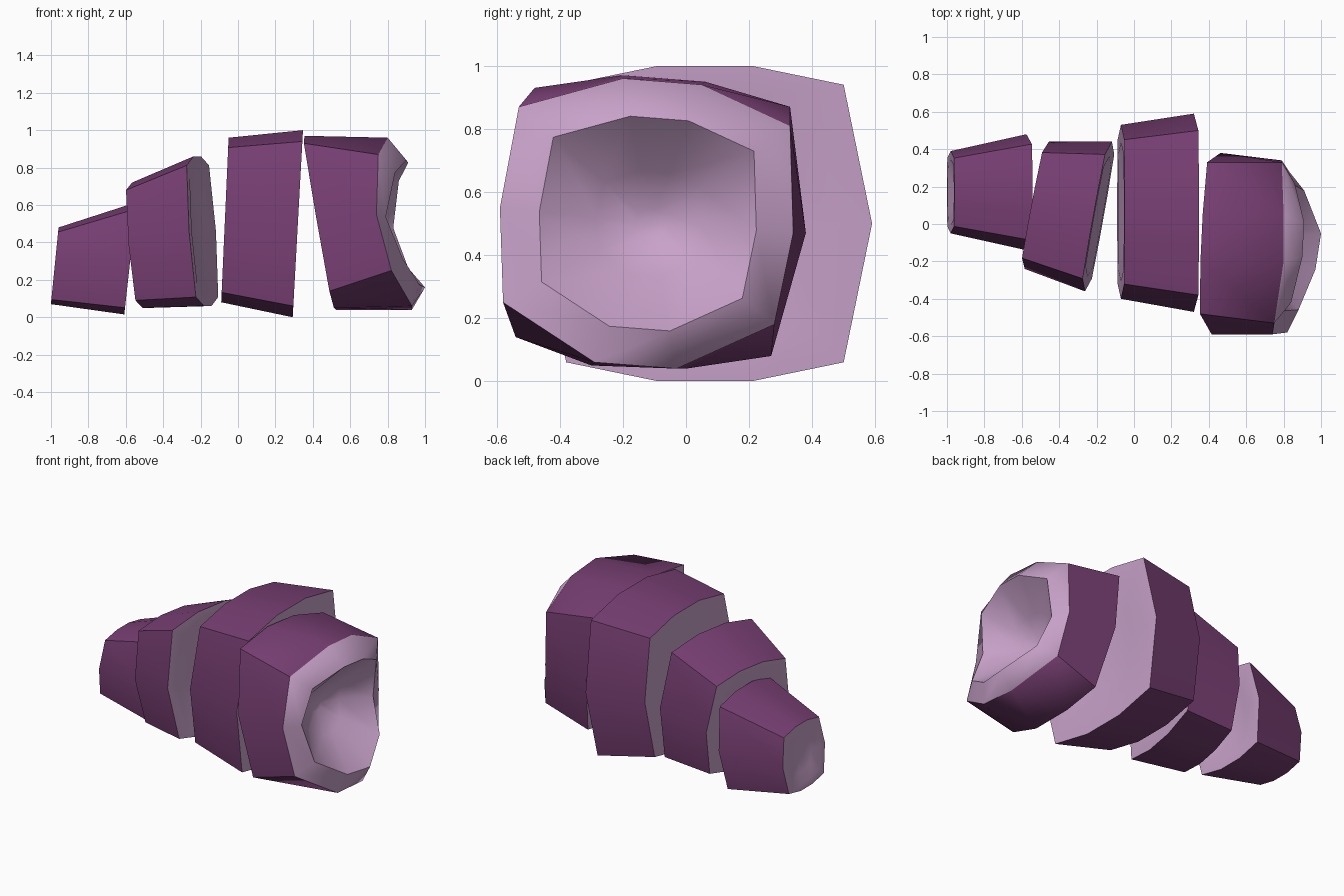
import bpy, bmesh, math
from mathutils import Vector

if "Cube" in bpy.data.objects:
    bpy.data.objects.remove(bpy.data.objects["Cube"])


def material(name, color):
    m = bpy.data.materials.new(name)
    m.diffuse_color = (*color, 1)
    m.use_nodes = True
    m.node_tree.nodes["Principled BSDF"].inputs["Base Color"].default_value = m.diffuse_color
    return m


SKIN = material("purple_skin", (0.19, 0.05, 0.175))
FLESH = material("pale_lilac_flesh", (0.58, 0.36, 0.59))

# Unit ten-sided, slightly boxy cross-section (y, z)
QUARTER = [(1, 0), (0.83, 0.88), (0.28, 1)]
UNIT = (QUARTER + [(-y, z) for y, z in QUARTER[:0:-1]]
        + [(-1, 0)] + [(-y, -z) for y, z in QUARTER[1:]]
        + [(y, -z) for y, z in QUARTER[:0:-1]])


def cut_ring(x, y, z, ry, rz, slope_y=0, slope_z=0):
    """Outline of a slanted cut across the body."""
    return [Vector((x + slope_y * u * ry + slope_z * v * rz, y + u * ry, z + v * rz))
            for u, v in UNIT]


def centre(ring):
    return sum(ring, Vector()) / len(ring)


def inset(ring, scale, dx):
    c = centre(ring)
    return [c + (p - c) * scale + Vector((dx, 0, 0)) for p in ring]


def segment(name, rings, skin_band):
    """Loft rings from left to right; only the band index skin_band is skin."""
    bm = bmesh.new()
    loops = [[bm.verts.new(p) for p in r] for r in rings]
    for k in range(len(loops) - 1):
        a, b = loops[k], loops[k + 1]
        for i in range(len(a)):
            j = (i + 1) % len(a)
            f = bm.faces.new((a[i], a[j], b[j], b[i]))
            f.material_index = 0 if k == skin_band else 1
    for loop, ring in ((loops[0], rings[0]), (loops[-1], rings[-1])):
        c = bm.verts.new(centre(ring))
        for i in range(len(loop)):
            f = bm.faces.new((loop[i], loop[(i + 1) % len(loop)], c))
            f.material_index = 1
    bmesh.ops.recalc_face_normals(bm, faces=bm.faces)
    me = bpy.data.meshes.new(name)
    bm.to_mesh(me)
    bm.free()
    me.materials.append(SKIN)
    me.materials.append(FLESH)
    ob = bpy.data.objects.new(name, me)
    bpy.context.collection.objects.link(ob)
    bpy.ops.object.select_all(action='DESELECT')
    ob.select_set(True)
    bpy.context.view_layer.objects.active = ob
    bpy.ops.object.shade_smooth_by_angle(angle=math.radians(55))


def slice_between(name, left, right, dish=0.025):
    segment(name, [inset(left, 0.5, dish), inset(left, 0.8, 0), left,
                   right, inset(right, 0.8, 0), inset(right, 0.5, -dish)], 2)


# Three plain slices, growing from the tip
slice_between("tip_slice",
              cut_ring(-0.98, 0.17, 0.275, 0.22, 0.205, 0, 0.1),
              cut_ring(-0.575, 0.17, 0.315, 0.31, 0.3, 0, 0.11))
slice_between("second_slice",
              cut_ring(-0.52, 0.10, 0.385, 0.34, 0.335, 0.19, -0.085),
              cut_ring(-0.19, 0.04, 0.46, 0.40, 0.40, 0.18, -0.07))
slice_between("third_slice",
              cut_ring(-0.07, 0.065, 0.52, 0.465, 0.44, 0, 0.045),
              cut_ring(0.32, 0.06, 0.5, 0.53, 0.5, 0, 0.055))

# End piece with a bitten, hollowed face
back_yz = [(.38, .47), (.33, .87), (.06, .95), (-.2, .97), (-.48, .93),
           (-.59, .55), (-.54, .14), (-.3, .05), (0, .04), (.27, .08)]
left = [Vector((0.44 + 0.035 * (y + 0.1) - 0.175 * (z - 0.505), y, z)) for y, z in back_yz]
edge = [Vector(p) for p in [
    (.79, .34, .47), (.79, .33, .81), (.80, .05, .94), (.80, -.2, .96), (.75, -.53, .87),
    (.74, -.59, .55), (.82, -.58, .25), (.93, -.29, .06), (.93, -.03, .04), (.83, .28, .18)]]
crest_x = [.83, .86, .91, .90, .84, .79, .88, .97, 1.0, .91]


def shrink(s, xs):
    return [Vector((x, -0.11 + (p.y + 0.11) * s, 0.5 + (p.z - 0.5) * s))
            for p, x in zip(edge, xs)]


crest = shrink(0.74, crest_x)
hollow = shrink(0.36, [0.70 + 0.3 * (x - 0.83) for x in crest_x])
core = shrink(0.1, [0.65] * 10)
segment("bitten_end", [inset(left, 0.5, 0.025), inset(left, 0.8, 0), left,
                       edge, crest, hollow, core], 2)
